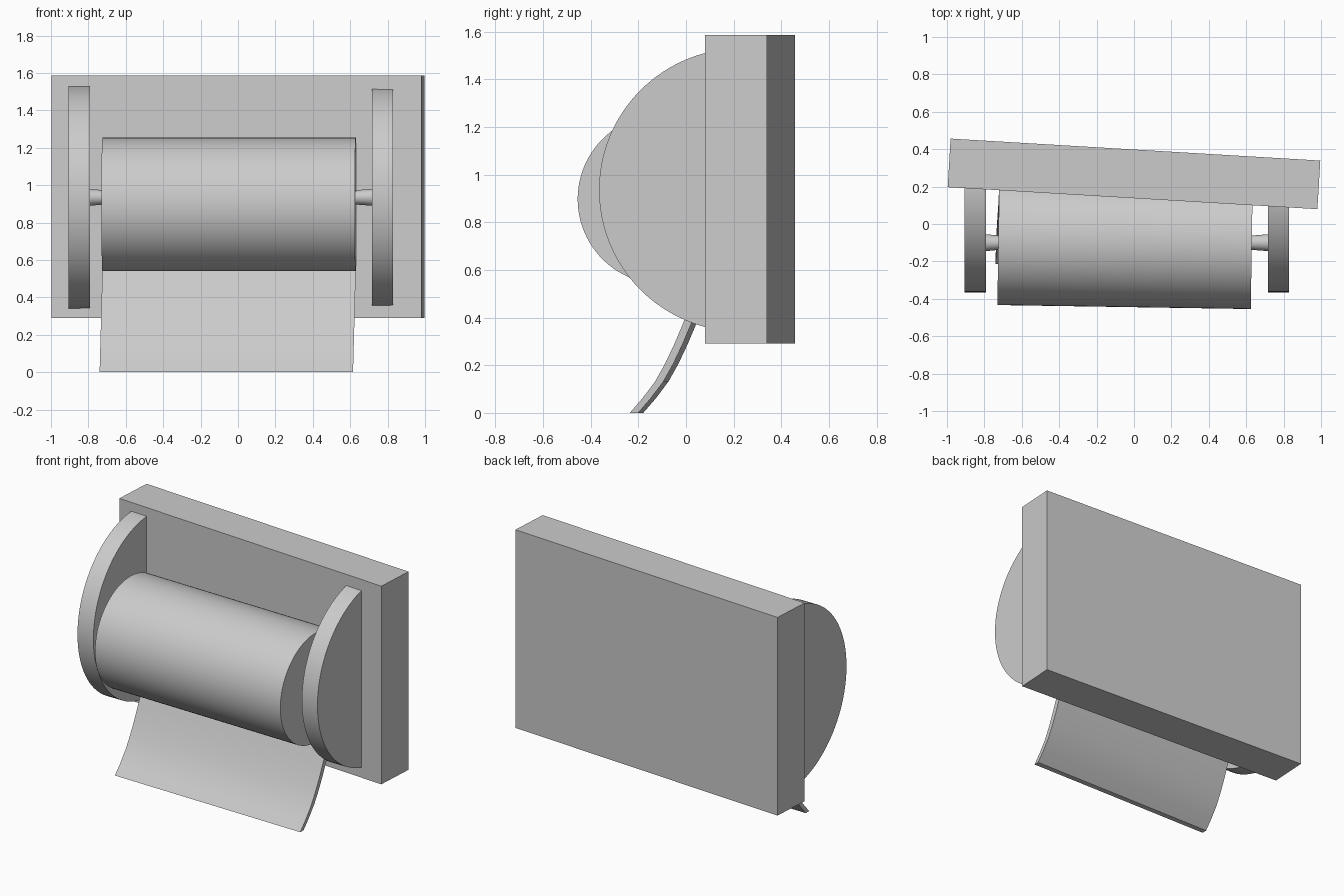
import bpy, bmesh
from math import sin, cos, pi, radians
from mathutils import Matrix

if "Cube" in bpy.data.objects:
    bpy.data.objects.remove(bpy.data.objects["Cube"])


def finish(name, bm, smooth=True):
    bmesh.ops.recalc_face_normals(bm, faces=bm.faces)
    me = bpy.data.meshes.new(name)
    bm.to_mesh(me)
    bm.free()
    ob = bpy.data.objects.new(name, me)
    bpy.context.collection.objects.link(ob)
    if smooth:
        bpy.ops.object.select_all(action='DESELECT')
        ob.select_set(True)
        bpy.context.view_layer.objects.active = ob
        bpy.ops.object.shade_smooth_by_angle(angle=radians(35))
    return ob


def extrude_x(bm, profile, x0, x1):
    """Closed (y, z) profile swept along x."""
    a = [bm.verts.new((x0, y, z)) for y, z in profile]
    b = [bm.verts.new((x1, y, z)) for y, z in profile]
    n = len(a)
    bm.faces.new(a)
    bm.faces.new(b[::-1])
    for i in range(n):
        j = (i + 1) % n
        bm.faces.new((a[i], b[i], b[j], a[j]))


def cone_x(name, x0, x1, r0, r1, y, z, turn=0.0, segs=32):
    bm = bmesh.new()
    m = (Matrix.Translation(((x0 + x1) / 2, y, z)) @ Matrix.Rotation(turn, 4, 'Z')
         @ Matrix.Rotation(pi / 2, 4, 'Y'))
    bmesh.ops.create_cone(bm, cap_ends=True, segments=segs, radius1=r0,
                          radius2=r1, depth=x1 - x0, matrix=m)
    return finish(name, bm)


# Wall plate, slightly turned
bm = bmesh.new()
bmesh.ops.create_cube(bm, size=1, matrix=Matrix.Translation((0, 0.268, 0.938))
                      @ Matrix.Rotation(radians(-3.4), 4, 'Z')
                      @ Matrix.Diagonal((1.98, 0.26, 1.295, 1)))
finish("back_plate", bm, smooth=False)

# Half-round side cheeks, backs buried in the plate
for name, x0, x1 in (("left_cheek", -0.905, -0.79), ("right_cheek", 0.717, 0.83)):
    bm = bmesh.new()
    n = 48
    extrude_x(bm, [(0.235 - 0.6 * sin(pi * i / n), 0.935 + 0.595 * cos(pi * i / n))
                   for i in range(n + 1)], x0, x1)
    rims = [e for e in bm.edges
            if abs(e.verts[0].co.x - e.verts[1].co.x) < 1e-6
            and min(v.co.y for v in e.verts) < 0.234]
    bmesh.ops.bevel(bm, geom=rims, offset=0.014, segments=3, profile=0.5,
                    affect='EDGES')
    finish(name, bm)

# Paper roll
tilt = radians(-0.9)
cone_x("paper_roll", -0.725, 0.63, 0.357, 0.357, -0.087, 0.897, tilt, 96)

# Tapered spindle ends
cone_x("left_spindle", -0.80, -0.70, 0.046, 0.036, -0.1, 0.935)
cone_x("right_spindle", 0.60, 0.73, 0.036, 0.046, -0.1, 0.935)

# Hanging sheet, coming off the back of the roll
front = [(-0.225, 0), (-0.173, 0.06), (-0.12, 0.13), (-0.078, 0.205),
         (-0.04, 0.285), (-0.004, 0.37), (0.065, 0.55), (0.11, 0.69)]
back = [(y + 0.035, z) for y, z in reversed(front)]
bm = bmesh.new()
extrude_x(bm, front + back, -0.725, 0.63)
for v in bm.verts:
    v.co.y += (v.co.x + 0.05) * tilt
    v.co.x -= 0.015 * max(0, 1 - v.co.z / 0.55)
finish("hanging_sheet", bm)
